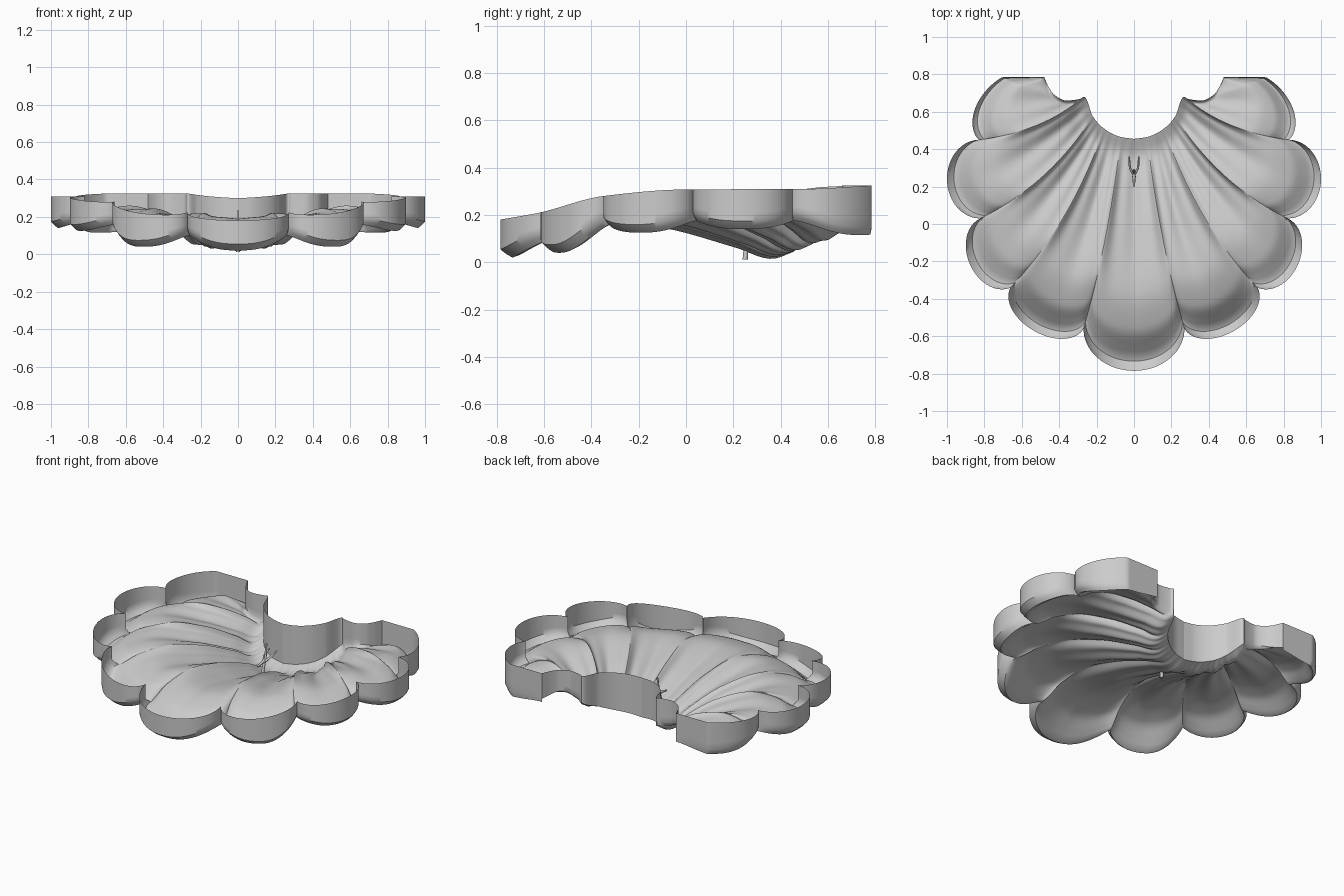
import bpy, bmesh, math
from mathutils import Vector

if "Cube" in bpy.data.objects:
    bpy.data.objects.remove(bpy.data.objects["Cube"])


def spline(keys, x):
    """Smooth interpolation through (x, value) keys."""
    if x <= keys[0][0]:
        return keys[0][1]
    for i in range(len(keys) - 1):
        (x0, a), (x1, b) = keys[i], keys[i + 1]
        if x <= x1:
            d = (b - a) / (x1 - x0)
            dp = (a - keys[i-1][1]) / (x0 - keys[i-1][0]) if i else d
            dn = (keys[i+2][1] - b) / (keys[i+2][0] - x1) if i + 2 < len(keys) else d
            m0 = 0 if dp * d <= 0 else 2 * dp * d / (dp + d)
            m1 = 0 if dn * d <= 0 else 2 * dn * d / (dn + d)
            h, t = x1 - x0, (x - x0) / (x1 - x0)
            return ((2*t**3 - 3*t*t + 1) * a + (t**3 - 2*t*t + t) * h * m0
                    + (3*t*t - 2*t**3) * b + (t**3 - t*t) * h * m1)
    return keys[-1][1]


# Scallop lobes of the right half: start cusp, end cusp, bulge, lowest z
CUSPS = [(-.27, -.56), (.27, -.56), (.66, -.34), (.82, .03), (.83, .45), (.48, .785)]
CUSP_Z = [.10, .10, .16, .175, .175, .14]
BULGE = [.225, .14, .15, .175, .165]
LOBE_Z = [.02, .04, .125, .14, .115]

# Neck edge, running from the centre through the side notch
NECK_X = [(0, 0), (.5, .07), (1.5, .16), (2.5, .22), (3.5, .27), (3.6, .285),
          (3.85, .36), (4.1, .425), (4.3, .455), (4.5, .48)]
NECK_Y = [(0, .455), (.5, .465), (1.5, .51), (2.5, .575), (3.5, .68), (3.6, .67),
          (3.85, .66), (4.1, .69), (4.3, .73), (4.5, .785)]
NECK_Z = [(0, .045), (1.5, .07), (2.5, .10), (3.5, .155), (4, .19), (4.5, .16)]
RIM_TOP = [(-.79, .18), (-.62, .21), (-.35, .28), (0, .308), (.5, .31), (.79, .325)]
PEAK = [(0, .20), (1, .22), (2, .245), (3, .25), (4, .22), (4.5, .17)]


def outer(s):
    k = min(int(s + .5), 4)
    f = s + .5 - k
    a, b = Vector(CUSPS[k]), Vector(CUSPS[k + 1])
    half = (b - a) / 2
    n = Vector((half.y, -half.x)).normalized()
    p = (a + b) / 2 - half * math.cos(f * math.pi) + n * BULGE[k] * math.sin(f * math.pi)
    p.y = min(p.y, .785)
    c = CUSP_Z[k] if f < .5 else CUSP_Z[k + 1]
    z = LOBE_Z[k] + (c - LOBE_Z[k]) * abs(math.cos(f * math.pi)) ** 2.5
    return p, z, f


def column(s):
    """One strip from neck rim, across the pleated floor, to the outer rim."""
    o, zr, f = outer(s)
    n = Vector((spline(NECK_X, s), spline(NECK_Y, s)))
    zn, zp = spline(NECK_Z, s), spline(PEAK, s)
    bend = min(1, s, max(0, (4.5 - s) / 1.2))
    c = (n + o) / 2 + Vector((-.07, -.09)) * bend
    dip = .025 * min(1, (4.5 - s) / 1.5)
    prof = [(0, zn), (.07, zn - dip), (.2, zn + .2 * (zp - zn)), (.42, zn + .72 * (zp - zn)),
            (.66, zp), (.82, zr + .72 * (zp - zr)), (.91, zr + .22 * (zp - zr)),
            (.955, zr), (1, zr + .035)]
    fade = min(1, max(0, (4.5 - s) / .8))
    top_n = .30 + .025 * min(1, s / 3.5)
    pts = [(n.x, n.y, top_n + (zn - top_n) * i / 4) for i in range(4)]
    for i in range(49):
        t = i / 48
        p = n * (1 - t) ** 2 + c * 2 * t * (1 - t) + o * t * t
        env = math.sin(math.pi * min(1, t / .88)) * fade
        w = math.cos(2 * math.pi * f)
        pleat = .014 * w + .008 * math.cos(6 * math.pi * f + 2 * t) * (1 - t)
        pts.append((p.x, p.y, spline(prof, t) + env * pleat))
    zt = spline(RIM_TOP, o.y)
    pts += [(o.x, o.y, zr + .035 + (zt - zr - .035) * i / 4) for i in range(1, 5)]
    return pts


def finish(name, bm):
    me = bpy.data.meshes.new(name)
    bmesh.ops.recalc_face_normals(bm, faces=bm.faces)
    bm.to_mesh(me)
    bm.free()
    ob = bpy.data.objects.new(name, me)
    bpy.context.collection.objects.link(ob)
    return ob


# Scalloped tray: right half, then mirrored
bm = bmesh.new()
N = 216
cols = [[bm.verts.new(p) for p in column(4.5 * i / N)] for i in range(N + 1)]
for a, b in zip(cols, cols[1:]):
    for j in range(len(a) - 1):
        bm.faces.new((a[j], a[j + 1], b[j + 1], b[j]))
bmesh.ops.remove_doubles(bm, verts=bm.verts, dist=.0002)
tray = finish("scalloped_tray", bm)
mir = tray.modifiers.new("mirror", 'MIRROR')
mir.merge_threshold = .001
bpy.context.view_layer.objects.active = tray
tray.select_set(True)
bpy.ops.object.shade_smooth_by_angle(angle=math.radians(40))


# Small forked clasp near the neck
def tube(name, paths, r):
    cu = bpy.data.curves.new(name, 'CURVE')
    cu.dimensions = '3D'
    cu.bevel_depth = r
    cu.bevel_resolution = 2
    cu.use_fill_caps = True
    for path in paths:
        sp = cu.splines.new('POLY')
        sp.points.add(len(path) - 1)
        for i, (pt, p) in enumerate(zip(sp.points, path)):
            pt.co = (*p, 1)
            pt.radius = 1 - .5 * i / (len(path) - 1)
    ob = bpy.data.objects.new(name, cu)
    bpy.context.collection.objects.link(ob)


tube("clasp_stem", [[(0, .25, .012), (0, .255, .08), (0, .28, .15), (0, .29, .235)],
                    [(0, .29, .13), (0, .25, .13), (0, .2, .12)]], .011)
tube("clasp_fork", [[(sx * .005, .27, .13), (sx * .022, .30, .15), (sx * .026, .36, .17)]
                    for sx in (-1, 1)], .008)
